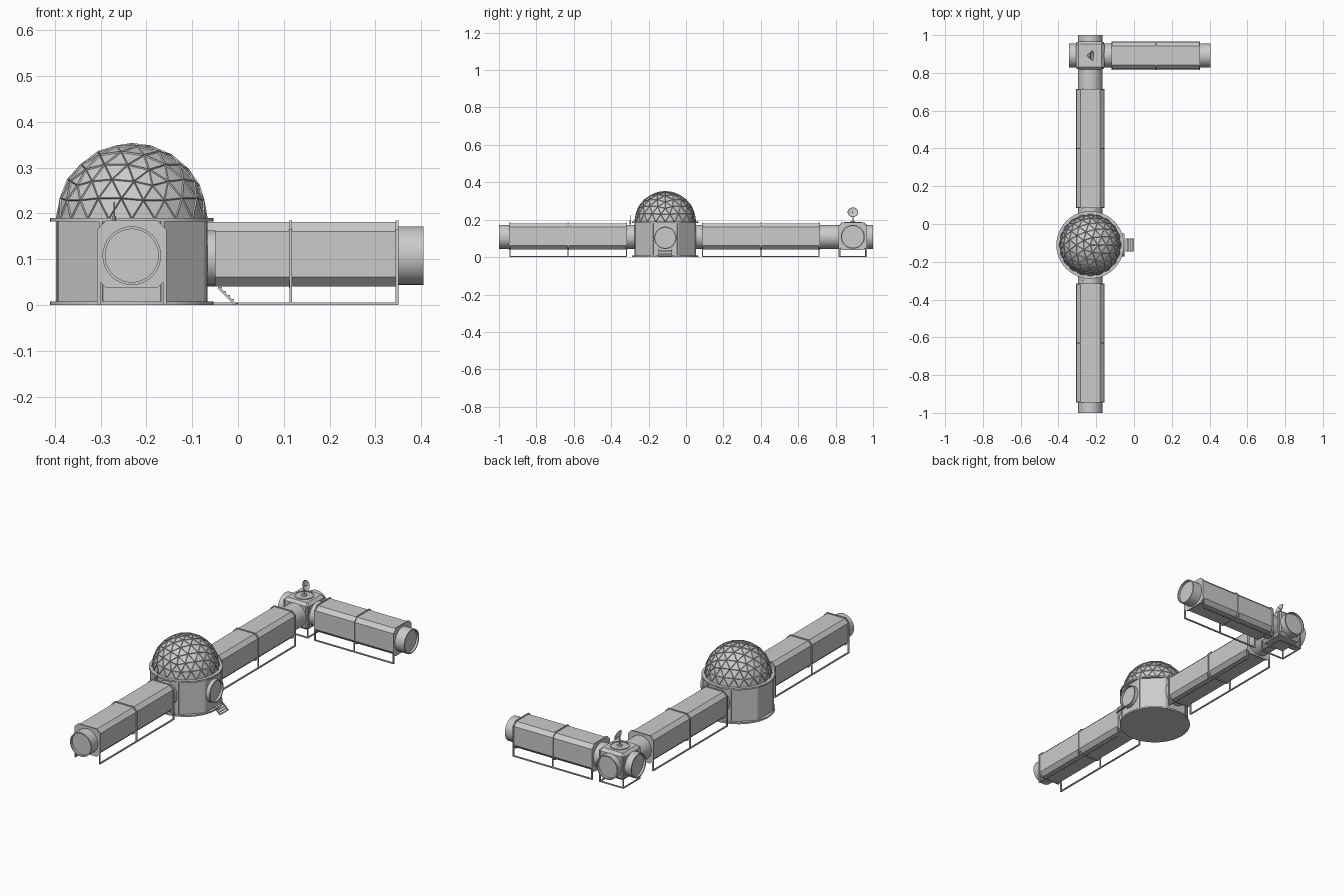
import bpy, bmesh, math
from mathutils import Vector, Matrix

if "Cube" in bpy.data.objects:
    bpy.data.objects.remove(bpy.data.objects["Cube"])

CX, CY = -0.232, -0.111      # dome centre
NY = 0.892                   # corner node centre in y
PZ = 0.108                   # height of the port axes


def finish(name, bm, smooth=False):
    bmesh.ops.recalc_face_normals(bm, faces=bm.faces)
    me = bpy.data.meshes.new(name)
    bm.to_mesh(me)
    bm.free()
    ob = bpy.data.objects.new(name, me)
    bpy.context.collection.objects.link(ob)
    if smooth:
        bpy.ops.object.select_all(action='DESELECT')
        ob.select_set(True)
        bpy.context.view_layer.objects.active = ob
        bpy.ops.object.shade_smooth_by_angle(angle=math.radians(35))
    return ob


def boxes(name, bounds):
    """One object from several (x0, x1, y0, y1, z0, z1) boxes."""
    bm = bmesh.new()
    for x0, x1, y0, y1, z0, z1 in bounds:
        m = Matrix.Translation(((x0 + x1) / 2, (y0 + y1) / 2, (z0 + z1) / 2))
        m = m @ Matrix.Diagonal((abs(x1 - x0), abs(y1 - y0), abs(z1 - z0), 1))
        bmesh.ops.create_cube(bm, size=1, matrix=m)
    return finish(name, bm)


def lathe(name, profile, loc, axis=(0, 0, 1), segs=32):
    """Spin (radius, height) points round an axis; ends are capped."""
    bm = bmesh.new()
    rings = []
    for r, h in profile:
        rings.append([bm.verts.new((r * math.cos(2 * math.pi * i / segs),
                                    r * math.sin(2 * math.pi * i / segs), h)) for i in range(segs)])
    for a, b in zip(rings, rings[1:]):
        for i in range(segs):
            j = (i + 1) % segs
            bm.faces.new((a[i], a[j], b[j], b[i]))
    bm.faces.new(rings[0][::-1])
    bm.faces.new(rings[-1])
    rot = Vector((0, 0, 1)).rotation_difference(Vector(axis)).to_matrix().to_4x4()
    bm.transform(Matrix.Translation(loc) @ rot)
    return finish(name, bm, True)


def port(name, loc, axis, length, r=0.064):
    """Round collar with a recessed hatch at its far end."""
    return lathe(name, [(r, 0), (r, length), (r - 0.006, length),
                        (r - 0.006, length - 0.012)], loc, axis)


def octo(bm, axis, c, a, b, grow=0.0):
    """Chamfered box section swept from a to b along x or y."""
    w, z0, z1, k = 0.0715 + grow, 0.041 - grow, 0.181 + grow, 0.02
    sec = [(-w + k, z0), (w - k, z0), (w, z0 + k), (w, z1 - k),
           (w - k, z1), (-w + k, z1), (-w, z1 - k), (-w, z0 + k)]
    ends = []
    for v in (a, b):
        ends.append([bm.verts.new((c + u, v, z) if axis == 'y' else (v, c + u, z)) for u, z in sec])
    bm.faces.new(ends[0])
    bm.faces.new(ends[1])
    for i in range(8):
        j = (i + 1) % 8
        bm.faces.new((ends[0][i], ends[0][j], ends[1][j], ends[1][i]))


def module(name, axis, c, a, b):
    """Habitat tube with three ribs, legs and ground skids."""
    bm = bmesh.new()
    octo(bm, axis, c, a, b)
    finish(name + "_body", bm)
    bm = bmesh.new()
    t, parts = 0.003, []
    for v in (a + t, (a + b) / 2, b - t):
        octo(bm, axis, c, v - t * 1.1, v + t * 1.1, 0.004)
        for s in (-1, 1):
            parts.append((c + s * 0.0685, c + s * 0.0755, v - t, v + t, 0, 0.165))
    finish(name + "_ribs", bm)
    for s in (-1, 1):
        parts.append((c + s * 0.0685, c + s * 0.0755, a, b, 0, 0.006))
    if axis == 'x':
        parts = [(p[2], p[3], p[0], p[1], p[4], p[5]) for p in parts]
    boxes(name + "_legs", parts)


# Habitat tubes
module("front_tube", 'y', CX, -0.945, -0.315)
module("back_tube", 'y', CX, 0.085, 0.715)
module("side_tube", 'x', NY, -0.12, 0.35)

# Round connectors and end hatches
port("front_end_hatch", (CX, -0.94, PZ), (0, -1, 0), 0.06)
port("side_end_hatch", (0.345, NY, PZ), (1, 0, 0), 0.06)
for n, y0, y1 in (("front_connector", -0.32, -0.26), ("back_connector", 0.04, 0.09),
                  ("node_connector", 0.71, 0.82)):
    lathe(n, [(0.064, 0), (0.064, y1 - y0)], (CX, y0, PZ), (0, 1, 0))

# Drum: octagonal wall, corner posts, round flanges
R = 0.176
bm = bmesh.new()
bmesh.ops.create_cone(bm, cap_ends=True, segments=8, radius1=R, radius2=R, depth=0.184,
                      matrix=Matrix.Translation((CX, CY, 0.094)) @ Matrix.Rotation(math.pi / 8, 4, 'Z'))
finish("drum_wall", bm)
bm = bmesh.new()
for i in range(8):
    a = math.pi / 8 + i * math.pi / 4
    m = Matrix.Translation((CX, CY, 0.094)) @ Matrix.Rotation(a, 4, 'Z') @ Matrix.Translation((R - 0.002, 0, 0))
    bmesh.ops.create_cube(bm, size=1, matrix=m @ Matrix.Diagonal((0.007, 0.008, 0.184, 1)))
finish("drum_posts", bm)
for n, z in (("drum_base_flange", 0), ("drum_top_flange", 0.182)):
    lathe(n, [(0.179, 0), (0.179, 0.008)], (CX, CY, z), segs=48)

# Geodesic dome: flat panels with raised struts
bm = bmesh.new()
bmesh.ops.create_icosphere(bm, subdivisions=3, radius=0.163)
bmesh.ops.bisect_plane(bm, geom=bm.verts[:] + bm.edges[:] + bm.faces[:], dist=1e-4,
                       plane_co=(0, 0, 0), plane_no=(0, 0, 1), clear_inner=True)
bm.transform(Matrix.Translation((CX, CY, 0.188)))
panels = finish("dome_panels", bm)
struts = panels.copy()
struts.data = panels.data.copy()
struts.name = "dome_struts"
bpy.context.collection.objects.link(struts)
wire = struts.modifiers.new("Wire", 'WIREFRAME')
wire.thickness = 0.006
wire.use_boundary = True
wire.use_even_offset = False

# Entrance hatch and stairs on the right of the drum
port("entrance_hatch", (CX + 0.155, CY, 0.103), (1, 0, 0), 0.028, 0.06)
steps = []
for i in range(5):
    x, z = -0.044 + i * 0.0085, 0.038 - i * 0.0085
    steps.append((x, x + 0.0095, CY - 0.034, CY + 0.034, z - 0.002, z + 0.001))
boxes("stair_treads", steps)
bm = bmesh.new()
for s in (-1, 1):
    m = Matrix.Translation((-0.0245, CY + s * 0.034, 0.02)) @ Matrix.Rotation(math.pi / 4, 4, 'Y')
    bmesh.ops.create_cube(bm, size=1, matrix=m @ Matrix.Diagonal((0.053, 0.003, 0.005, 1)))
finish("stair_stringers", bm)

# Corner node: chamfered box with ports on its sides
bm = bmesh.new()
bmesh.ops.create_cube(bm, size=1, matrix=Matrix.Translation((CX, NY, 0.112)) @ Matrix.Diagonal((0.15, 0.15, 0.144, 1)))
bmesh.ops.bevel(bm, geom=bm.edges[:], offset=0.014, segments=1, affect='EDGES')
finish("node_box", bm)
port("node_back_hatch", (CX, NY + 0.06, PZ), (0, 1, 0), 0.048)
port("node_left_hatch", (CX - 0.06, NY, PZ), (-1, 0, 0), 0.052)
lathe("node_side_connector", [(0.064, 0), (0.064, 0.065)], (CX + 0.06, NY, PZ), (1, 0, 0))
lathe("node_roof_hatch", [(0.048, 0), (0.048, 0.006), (0.042, 0.006), (0.042, 0.003)], (CX, NY, 0.182))

# Node legs and ground frame
legs, q = [], 0.069
for s in (-1, 1):
    for t in (-1, 1):
        x, y = CX + s * q, NY + t * q
        legs.append((x - 0.003, x + 0.003, y - 0.003, y + 0.003, 0, 0.172))
    legs.append((CX + s * q - 0.003, CX + s * q + 0.003, NY - q, NY + q, 0, 0.006))
    legs.append((CX - q, CX + q, NY + s * q - 0.003, NY + s * q + 0.003, 0, 0.006))
boxes("node_legs", legs)

# Dish antenna on the node, whip antenna by the drum
lathe("dish_base", [(0.014, 0), (0.012, 0.008)], (CX, NY, 0.184), segs=16)
lathe("dish_mast", [(0.003, 0), (0.003, 0.046)], (CX, NY, 0.188), segs=8)
lathe("dish", [(0.004, 0), (0.016, 0.003), (0.028, 0.011), (0.027, 0.0125), (0.015, 0.005), (0.003, 0.002)],
      (CX, NY, 0.236), (0.93, 0, 0.36), 24)
lathe("dish_feed", [(0.0012, 0), (0.0012, 0.02)], (CX, NY, 0.236), (0.93, 0, 0.36), 6)
lathe("whip_antenna", [(0.004, 0), (0.004, 0.02), (0.0015, 0.02), (0.0015, 0.05)], (-0.27, -0.297, 0.175), segs=8)
